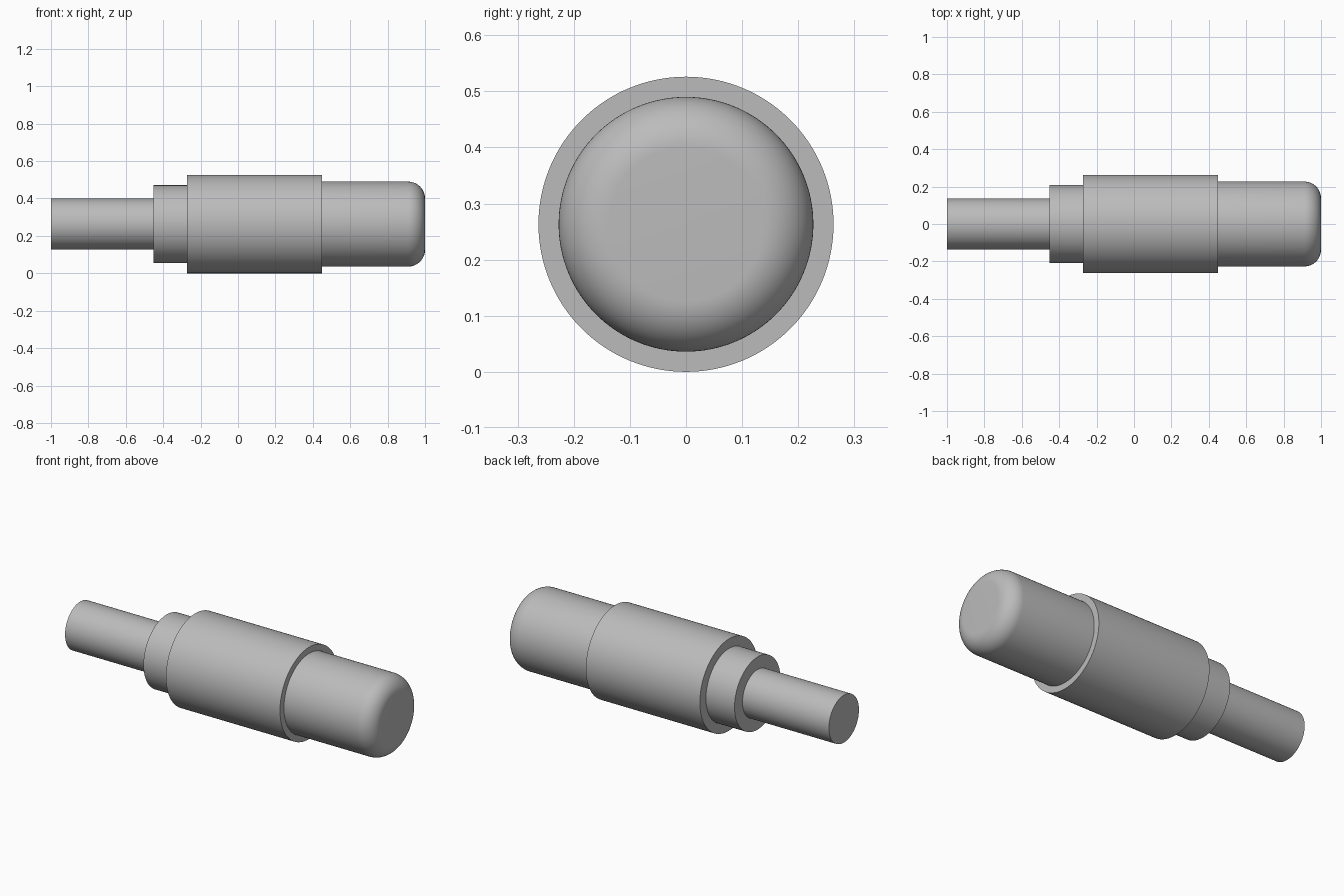
import bpy
import bmesh
from math import cos, sin, pi, radians
from mathutils import Matrix

SEGMENTS = 128
ROD, COLLAR, SLEEVE, TIP = 0.136, 0.208, 0.263, 0.227   # radii
FILLET = 0.09

cube = bpy.data.objects.get("Cube")
if cube:
    bpy.data.objects.remove(cube, do_unlink=True)

grey = bpy.data.materials.new("plain grey")
grey.use_nodes = True
colour = (0.5, 0.5, 0.5, 1)
grey.diffuse_color = colour
grey.node_tree.nodes["Principled BSDF"].inputs["Base Color"].default_value = colour


def turned_part(name, profile):
    """Spin a profile of (x, radius) points about the long axis."""
    bm = bmesh.new()
    verts = [bm.verts.new((x, 0, r)) for x, r in profile]
    edges = [bm.edges.new(pair) for pair in zip(verts, verts[1:])]
    bmesh.ops.spin(bm, geom=verts + edges, cent=(0, 0, 0), axis=(1, 0, 0),
                   angle=2 * pi, steps=SEGMENTS, use_duplicate=False)
    bmesh.ops.remove_doubles(bm, verts=bm.verts, dist=1e-5)
    bmesh.ops.recalc_face_normals(bm, faces=bm.faces)
    # Open shells: make sure the outer wall faces away from the axis
    wall = max(bm.faces, key=lambda f: f.calc_center_median().yz.length)
    if wall.normal.yz.dot(wall.calc_center_median().yz) < 0:
        bmesh.ops.reverse_faces(bm, faces=bm.faces)
    mesh = bpy.data.meshes.new(name)
    bm.transform(Matrix.Translation((0, 0, SLEEVE)))
    bm.to_mesh(mesh)
    bm.free()
    mesh.materials.append(grey)
    obj = bpy.data.objects.new(name, mesh)
    bpy.context.collection.objects.link(obj)
    bpy.ops.object.select_all(action="DESELECT")
    obj.select_set(True)
    bpy.context.view_layer.objects.active = obj
    bpy.ops.object.shade_smooth_by_angle(angle=radians(30))


# Thin rod with a flat end
turned_part("rod", [(-1, 0), (-1, ROD), (-0.453, ROD)])

# Stepped collar and the wide sleeve with its shoulders
turned_part("collar", [(-0.453, ROD), (-0.453, COLLAR), (-0.272, COLLAR)])
turned_part("sleeve", [(-0.272, COLLAR), (-0.272, SLEEVE),
                       (0.45, SLEEVE), (0.45, TIP)])

# Plunger tip with a rounded rim and flat face
arc = [(1 - FILLET + FILLET * sin(a), TIP - FILLET + FILLET * cos(a))
       for a in (i * pi / 32 for i in range(17))]
turned_part("rounded_tip", [(0.45, TIP)] + arc + [(1, 0)])
